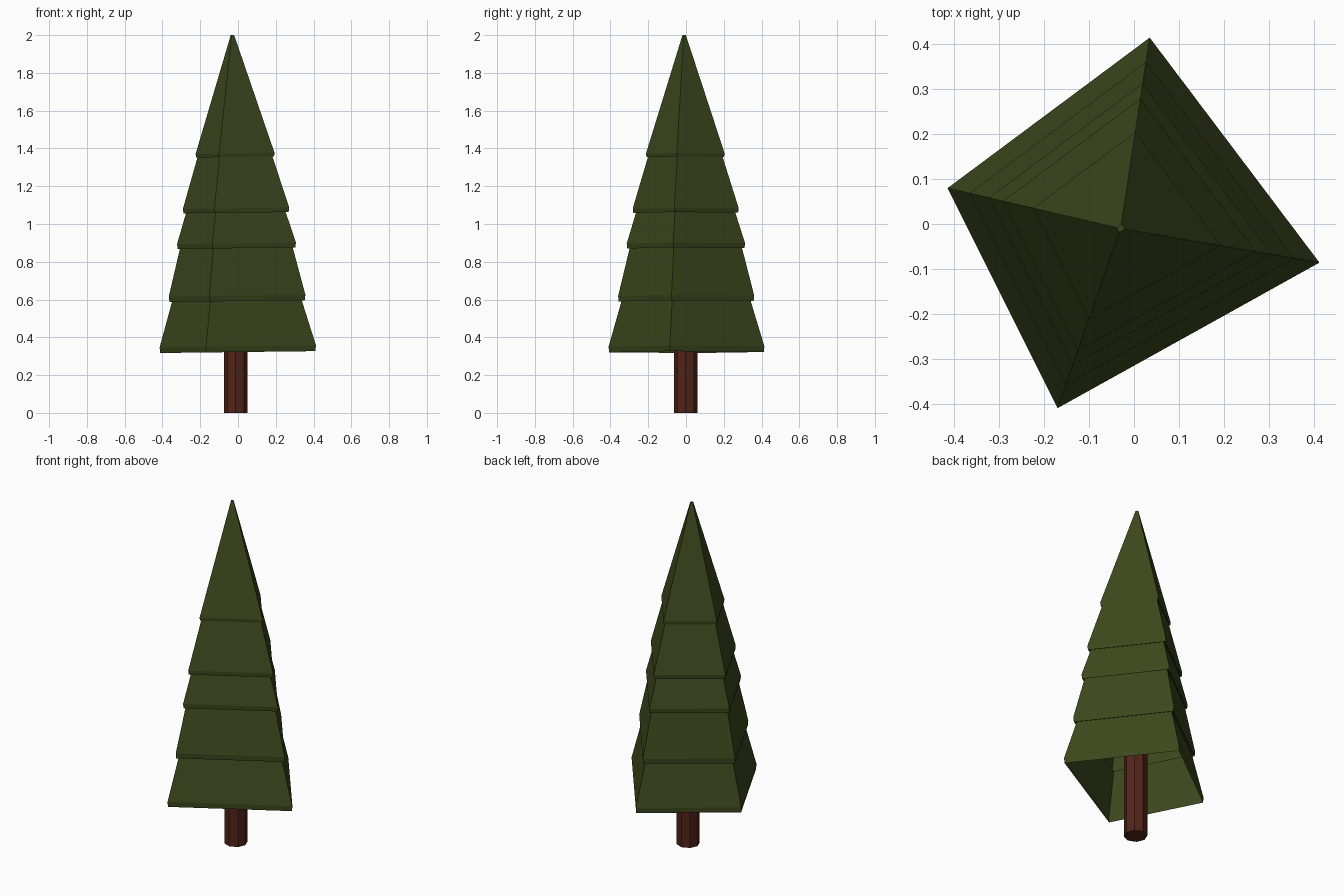
import bpy, bmesh
from mathutils import Vector

if "Cube" in bpy.data.objects:
    bpy.data.objects.remove(bpy.data.objects["Cube"])


def material(name, color):
    m = bpy.data.materials.new(name)
    m.diffuse_color = color
    m.use_nodes = True
    m.node_tree.nodes["Principled BSDF"].inputs["Base Color"].default_value = m.diffuse_color
    return m


def finish(bm, name, mat):
    bmesh.ops.recalc_face_normals(bm, faces=bm.faces)
    mesh = bpy.data.meshes.new(name)
    bm.to_mesh(mesh)
    bm.free()
    mesh.materials.append(mat)
    obj = bpy.data.objects.new(name, mesh)
    bpy.context.collection.objects.link(obj)
    return obj


green = material("needles", (0.045, 0.065, 0.012, 1))
brown = material("bark", (0.085, 0.018, 0.01, 1))

# Slightly irregular four-sided footprint, shrunk towards the off-centre tip
tip = Vector((-0.03, -0.01))
corners = [Vector(c) for c in ((0.035, 0.415), (-0.415, 0.08),
                               (-0.17, -0.41), (0.413, -0.086))]

# Tiers: (top scale, bottom scale, bottom height), highest first
tiers = [(0.022, 0.505, 1.355), (0.475, 0.68, 1.06), (0.633, 0.76, 0.872),
         (0.718, 0.873, 0.592), (0.825, 1.0, 0.322)]

# Foliage: one stepped shell with a tucked-in lip on each tier, open underneath
bm = bmesh.new()
rings = []


def add_ring(scale, z):
    ring = []
    for c in corners:
        p = tip + (c - tip) * scale
        ring.append(bm.verts.new((p.x, p.y, z + 0.012 * p.x * (z < 1.9))))
    if rings:
        prev = rings[-1]
        for i in range(4):
            j = (i + 1) % 4
            bm.faces.new((prev[i], prev[j], ring[j], ring[i]))
    else:
        bm.faces.new(ring)
    rings.append(ring)


top_z = 2.0
for top, bottom, z in tiers:
    add_ring(top, top_z)
    add_ring(bottom, z + 0.03 * min(1, bottom + 0.1))
    add_ring(bottom - 0.008, z)
    top_z = z + 0.006
finish(bm, "foliage", green)

# Trunk: eight-sided post running up inside the foliage
bm = bmesh.new()
bmesh.ops.create_cone(bm, cap_ends=True, segments=8, radius1=0.0625,
                      radius2=0.0625, depth=0.6)
bmesh.ops.translate(bm, verts=bm.verts, vec=(-0.0125, -0.002, 0.3))
finish(bm, "trunk", brown)
